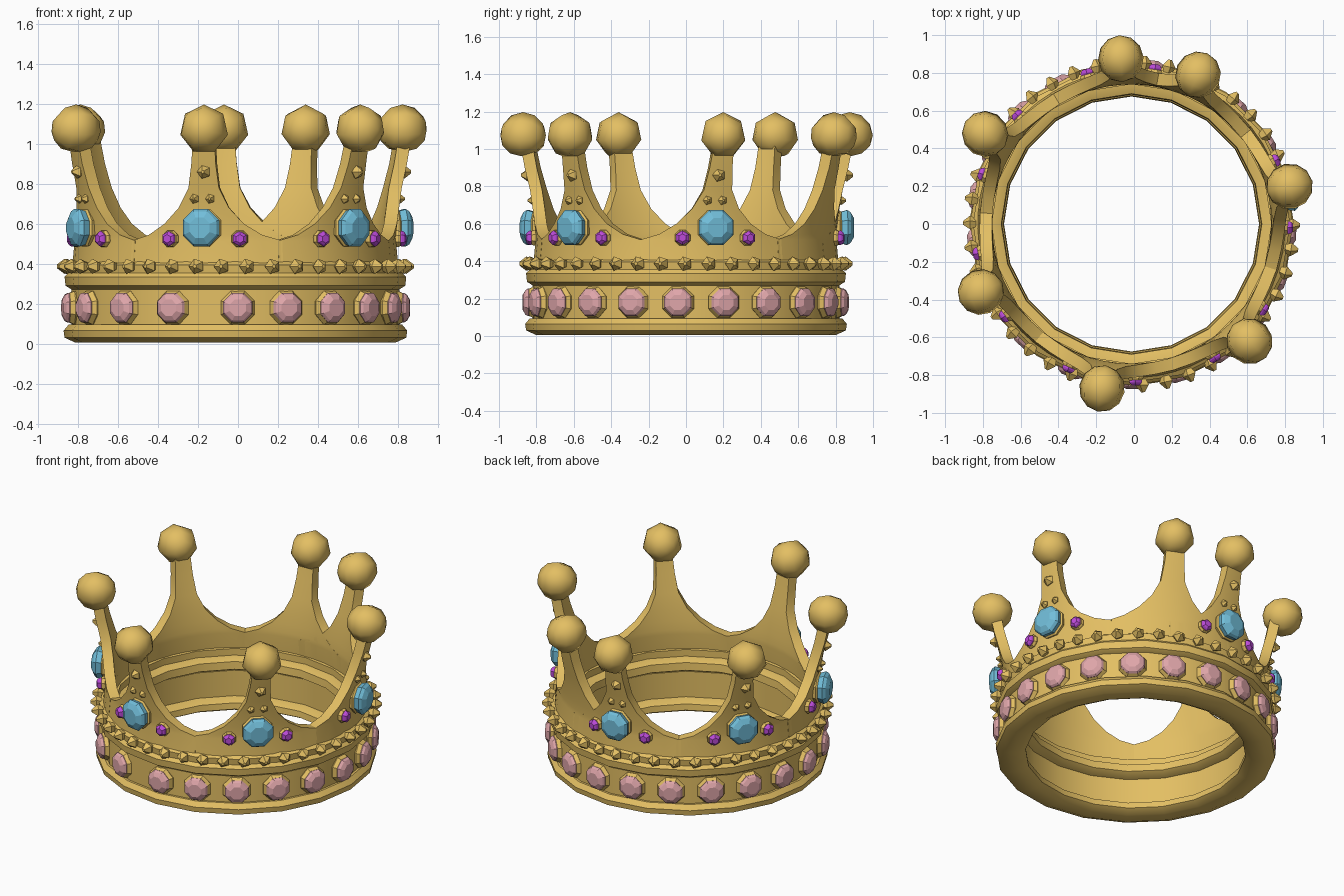
import bpy, bmesh, math
from mathutils import Matrix, Vector

if "Cube" in bpy.data.objects:
    bpy.data.objects.remove(bpy.data.objects["Cube"])


def material(name, color):
    m = bpy.data.materials.new(name)
    m.diffuse_color = (*color, 1)
    m.use_nodes = True
    m.node_tree.nodes["Principled BSDF"].inputs["Base Color"].default_value = m.diffuse_color
    return m


GOLD = material("gold", (0.77, 0.52, 0.125))
BLUE = material("sky blue gem", (0.165, 0.51, 0.69))
PINK = material("pink gem", (0.74, 0.38, 0.40))
PURPLE = material("purple gem", (0.50, 0.07, 0.69))
SHIFT_X = -.013  # the crown body sits slightly left of centre


def finish(name, bm, mat, smooth=None):
    bmesh.ops.recalc_face_normals(bm, faces=bm.faces)
    me = bpy.data.meshes.new(name)
    bm.to_mesh(me)
    bm.free()
    ob = bpy.data.objects.new(name, me)
    ob.location.x = SHIFT_X
    bpy.context.collection.objects.link(ob)
    me.materials.append(mat)
    if smooth:
        bpy.ops.object.select_all(action='DESELECT')
        ob.select_set(True)
        bpy.context.view_layer.objects.active = ob
        bpy.ops.object.shade_smooth_by_angle(angle=math.radians(smooth))
    return ob


def frame(deg, r, z):
    """Matrix on the crown wall: local x sideways, y up, z outward."""
    a = math.radians(deg)
    out = Vector((math.cos(a), math.sin(a), 0))
    side = Vector((-math.sin(a), math.cos(a), 0))
    m = Matrix((side, (0, 0, 1), out)).transposed().to_4x4()
    m.translation = out * r + Vector((0, 0, z))
    return m


def loft(bm, mat, profile, sides):
    """Stack of polygon rings (radius, outward depth), capped at both ends."""
    rings = []
    for rad, d in profile:
        rings.append([bm.verts.new(mat @ Vector((
            rad * math.cos(math.tau * (i + .5) / sides),
            rad * math.sin(math.tau * (i + .5) / sides), d))) for i in range(sides)])
    for p, q in zip(rings, rings[1:]):
        for i in range(sides):
            j = (i + 1) % sides
            bm.faces.new((p[i], p[j], q[j], q[i]))
    bm.faces.new(rings[0][::-1])
    bm.faces.new(rings[-1])


def ring(name, section, sides=20, smooth=35):
    """Revolve a closed (radius, height) section around z."""
    bm = bmesh.new()
    loops = [[bm.verts.new((r * math.cos(math.tau * i / sides),
                            r * math.sin(math.tau * i / sides), z)) for r, z in section]
             for i in range(sides)]
    n = len(section)
    for i in range(sides):
        a, b = loops[i], loops[(i + 1) % sides]
        for k in range(n):
            bm.faces.new((a[k], b[k], b[(k + 1) % n], a[(k + 1) % n]))
    return finish(name, bm, GOLD, smooth)


def gems(name, places, rad, depth, mat, sides=8):
    bm = bmesh.new()
    for deg, r, z in places:
        loft(bm, frame(deg, r, z),
             [(rad * .88, 0), (rad, depth * .5), (rad * .88, depth * .75),
              (rad * .55, depth)], sides)
    finish(name, bm, mat)


def bezels(name, places, rad, depth):
    bm = bmesh.new()
    for deg, r, z in places:
        loft(bm, frame(deg, r, z),
             [(rad * .9, -.03), (rad, 0), (rad * .86, depth)], 8)
    finish(name, bm, GOLD)


def studs(name, places, rad):
    bm = bmesh.new()
    for deg, r, z in places:
        loft(bm, frame(deg, r, z),
             [(rad * .6, -rad * .8), (rad, 0), (rad * .25, rad * .95)], 5)
    finish(name, bm, GOLD)


# Head band with its two thick rims
ring("band", [(.82, .05), (.82, .32), (.735, .32), (.735, .05)])
ring("bottom_rim", [(.80, .005), (.855, .03), (.86, .065), (.835, .095),
                    (.74, .095), (.68, .07), (.675, .03), (.72, .005)])
ring("top_rim", [(.81, .265), (.85, .29), (.855, .335), (.825, .365),
                 (.74, .365), (.69, .345), (.685, .295), (.735, .265)])
ring("stud_ledge", [(.835, .355), (.84, .395), (.80, .42), (.74, .41), (.74, .355)])

# Leaning spikes: (spike angle, ball angle, ball radius)
SPIKES = [(10.8, 13.4, .86), (66, 66, .865), (93.5, 93.7, .877), (148.5, 148.4, .91),
          (203, 204.3, .875), (258.5, 259.8, .885), (314, 315.2, .88)]
# Rows: height, half width in degrees, outer radius
ROWS = [(.35, 28.5, .82), (.515, 28.5, .805), (.545, 21, .805), (.60, 14.5, .81),
        (.68, 9, .82), (.78, 5.3, .838), (.90, 4.1, .868), (1.03, 3.5, .893)]
COLS = 8
for s, ball, ball_r in SPIKES:
    def point(c, row, inset):
        z, w, r = row
        lean = (ball - s) * max(0, (z - .6) / .45)  # spike tip bends to its ball
        return frame(s + lean + w * (2 * c / COLS - 1), r - inset, z).translation

    bm = bmesh.new()
    grid = [[bm.verts.new(point(c, row, 0)) for c in range(COLS + 1)] for row in ROWS]
    inner = [[bm.verts.new(point(c, row, .065)) for c in range(COLS + 1)] for row in ROWS]
    for k in range(len(ROWS) - 1):
        for c in range(COLS):
            for g in (grid, inner):
                bm.faces.new((g[k][c], g[k][c + 1], g[k + 1][c + 1], g[k + 1][c]))
        for c in (0, COLS):
            bm.faces.new((grid[k][c], grid[k + 1][c], inner[k + 1][c], inner[k][c]))
    for k in (0, -1):
        for c in range(COLS):
            bm.faces.new((grid[k][c], grid[k][c + 1], inner[k][c + 1], inner[k][c]))
    finish("spike", bm, GOLD, 35)

    # Faceted ball on the tip
    bm = bmesh.new()
    bmesh.ops.create_uvsphere(bm, u_segments=7, v_segments=6, radius=.124,
                              matrix=frame(ball, ball_r, 1.073))
    finish("spike_ball", bm, GOLD, 60)

# The narrow back spike stays plain, the other six carry gems
JEWELLED = [s for i, (s, _, _) in enumerate(SPIKES) if i != 1]

# Large blue gem on each jewelled spike
bezels("blue_gem_bezels", [(s, .82, .58) for s in JEWELLED], .1, .014)
gems("blue_gems", [(s, .825, .58) for s in JEWELLED], .101, .073, BLUE)

# Small purple gems either side
purple = [(s + d, .815, .525) for s in JEWELLED for d in (-12.1, 13)]
bezels("purple_gem_bezels", purple, .045, .012)
gems("purple_gems", purple, .039, .04, PURPLE, 6)

# Pink gems around the band
pink = [(-89.2 + 17.25 * k, .815, .18) for k in range(17)]
pink += [(a, .815, .18) for a in (206.5, 227.5, 247.5)]
bezels("pink_gem_bezels", pink, .091, .024)
gems("pink_gems", pink, .08, .058, PINK)

# Gold studs: a row above the band, and three on each jewelled spike
studs("band_studs", [(-94.6 + 360 / 42 * k, .855, .387) for k in range(42)], .04)
studs("spike_studs_upper", [(s + 1, .862, .86) for s in JEWELLED], .036)
studs("spike_studs_lower", [(s + d, .832, .725) for s in JEWELLED for d in (-2.8, 2.8)], .025)
